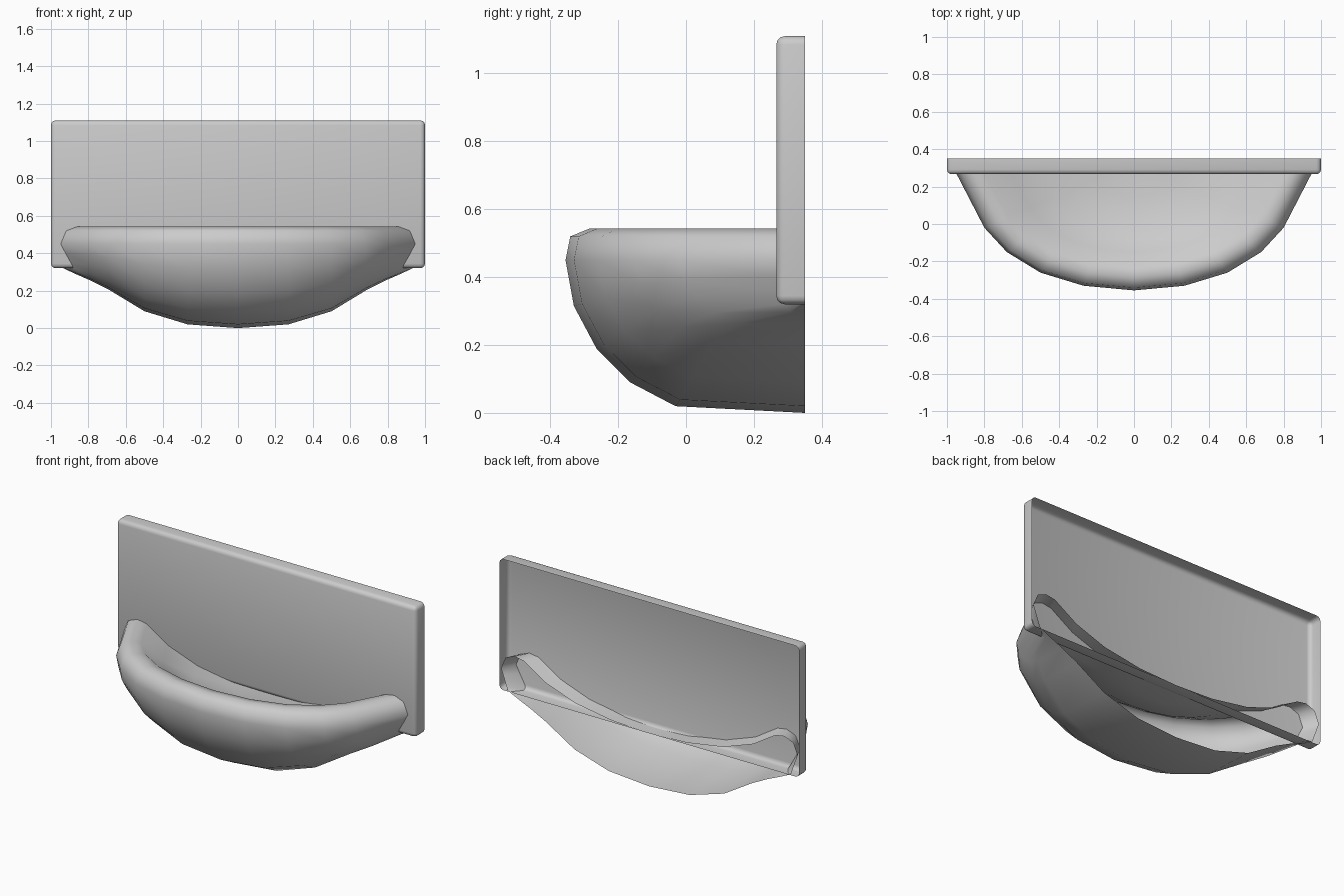
import bpy, bmesh
from mathutils import Vector

if "Cube" in bpy.data.objects:
    bpy.data.objects.remove(bpy.data.objects["Cube"])

BACK = 0.35  # open rear plane


def finish(bm, name, angle):
    me = bpy.data.meshes.new(name)
    bm.to_mesh(me)
    bm.free()
    ob = bpy.data.objects.new(name, me)
    bpy.context.collection.objects.link(ob)
    bpy.ops.object.select_all(action='DESELECT')
    ob.select_set(True)
    bpy.context.view_layer.objects.active = ob
    bpy.ops.object.shade_smooth_by_angle(angle=angle)
    return ob


def mirrored(pts):
    # half list ending on the centre line -> full left-right list
    return pts + [(-p[0], p[1]) for p in reversed(pts[:-1])]


# Basin plan at the widest level: (x, distance forward of the rear plane)
plan = mirrored([(.99, 0), (.95, .08), (.8, .37), (.68, .50), (.5, .61),
                 (.27, .68), (0, .705)])
# Rear edge of the underside: (x, z) where each column ends
rear_edge = mirrored([(.945, .325), (.87, .29), (.79, .255), (.69, .205),
                      (.5, .09), (.27, .02), (0, 0)])
# Underside profile: fraction of depth, fraction of height
profile = [(0, 0), (.54, .044), (.73, .2), (.87, .42), (.965, .70), (1, 1)]
# Rim and inside of the bowl: side scale, front scale, height
inside = [(.97, .98, .52), (.91, .90, .543), (.85, .82, .533),
          (.70, .71, .44), (.5, .55, .37), (.25, .3, .33)]
bm = bmesh.new()
grid = []
for t, s in profile:
    grid.append([bm.verts.new((xb + (x - xb) * s, BACK - d * t, zb + (.45 - zb) * s))
                 for (x, d), (xb, zb) in zip(plan, rear_edge)])
for sx, sy, z in inside:
    grid.append([bm.verts.new((x * sx, BACK - d * sy, z)) for x, d in plan])
for a, b in zip(grid, grid[1:]):
    for i in range(len(plan) - 1):
        bm.faces.new((a[i], a[i + 1], b[i + 1], b[i]))
# Fan closing the bowl floor
centre = bm.verts.new((0, BACK, .32))
for i in range(len(plan) - 1):
    bm.faces.new((grid[-1][i], grid[-1][i + 1], centre))
bmesh.ops.dissolve_degenerate(bm, dist=1e-5, edges=bm.edges)
bmesh.ops.recalc_face_normals(bm, faces=bm.faces)
top = max(bm.faces, key=lambda f: f.calc_center_median().z)
if top.normal.z < 0:
    bmesh.ops.reverse_faces(bm, faces=bm.faces)
finish(bm, "basin", 1.3)

# Backsplash: rounded front edges, hollow and open at the rear
bm = bmesh.new()
bmesh.ops.create_cube(bm, size=1)
for v in bm.verts:
    v.co = Vector((v.co.x * 2, .308 + v.co.y * .084, .715 + v.co.z * .79))
rear = [f for f in bm.faces if f.normal.y > .9]
bmesh.ops.delete(bm, geom=rear, context='FACES_ONLY')
edges = [e for e in bm.edges if not e.is_boundary]
bmesh.ops.bevel(bm, geom=edges, offset=.025, segments=3, profile=.5, affect='EDGES')
finish(bm, "backsplash", 0.8)
